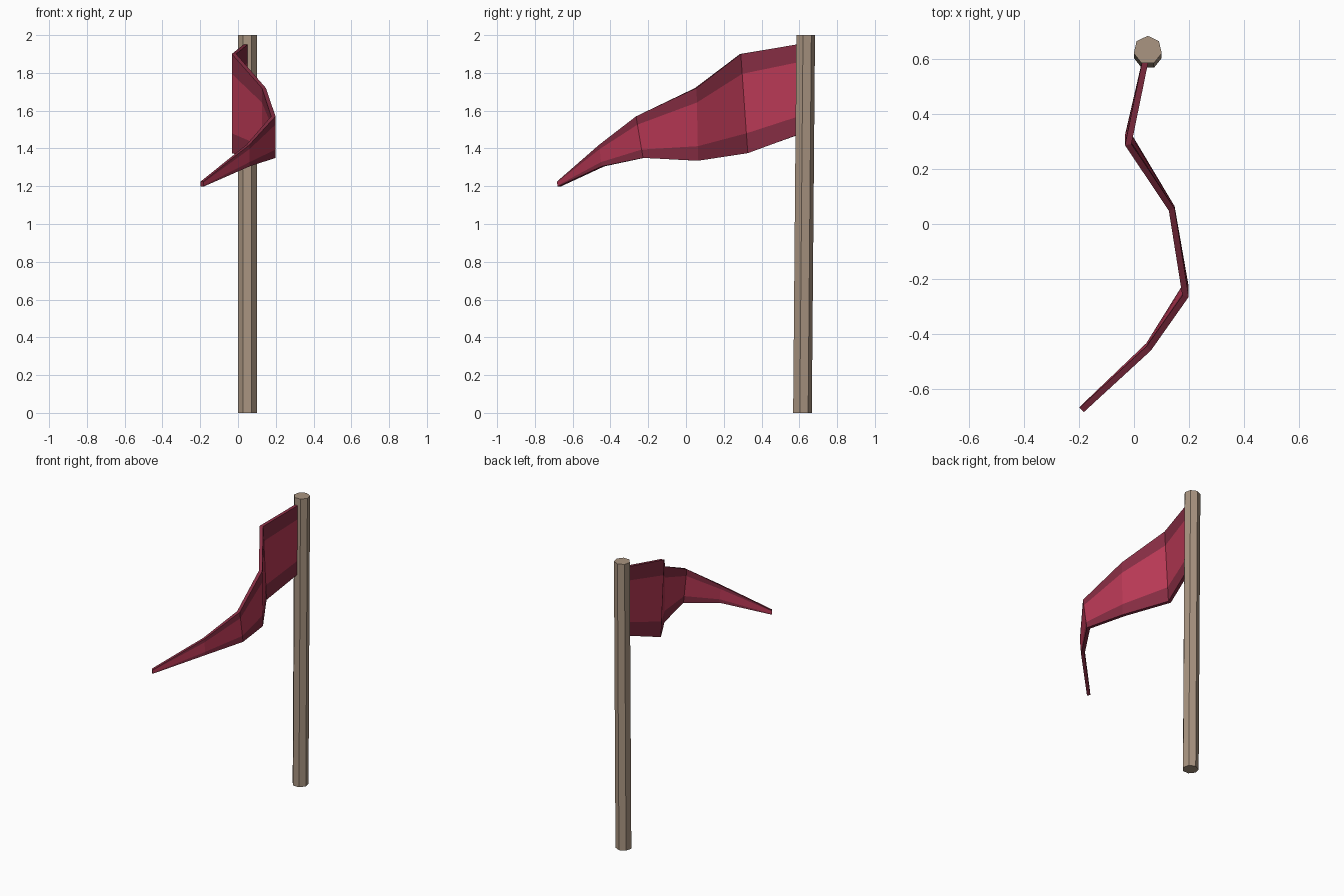
import bpy, bmesh, math
from mathutils import Vector

if "Cube" in bpy.data.objects:
    bpy.data.objects.remove(bpy.data.objects["Cube"])


def material(name, rgb):
    m = bpy.data.materials.new(name)
    m.diffuse_color = (*rgb, 1)
    m.use_nodes = True
    m.node_tree.nodes["Principled BSDF"].inputs["Base Color"].default_value = m.diffuse_color
    return m


wood = material("pale wood", (0.40, 0.30, 0.22))
red = material("crimson cloth", (0.48, 0.04, 0.09))
dark = material("dark crimson border", (0.235, 0.026, 0.055))


def finish(name, bm, mats):
    bmesh.ops.recalc_face_normals(bm, faces=bm.faces)
    me = bpy.data.meshes.new(name)
    bm.to_mesh(me)
    bm.free()
    for m in mats:
        me.materials.append(m)
    ob = bpy.data.objects.new(name, me)
    bpy.context.collection.objects.link(ob)
    return ob


# Seven-sided pole, leaning slightly backwards
bm = bmesh.new()
rings = []
for y, z in ((0.614, 0.0), (0.631, 2.0)):
    rings.append([bm.verts.new((0.05 + 0.052 * math.sin(a), y + 0.052 * math.cos(a), z))
                  for a in (math.tau * i / 7 for i in range(7))])
for i in range(7):
    j = (i + 1) % 7
    bm.faces.new((rings[0][i], rings[0][j], rings[1][j], rings[1][i]))
bm.faces.new(rings[0])
bm.faces.new(rings[1])
finish("pole", bm, [wood])

# Pennant stations: x, top y, top z, bottom y, bottom z
stations = [
    (0.046, 0.615, 1.955, 0.615, 1.48),
    (-0.021, 0.288, 1.90, 0.325, 1.375),
    (0.137, 0.052, 1.72, 0.060, 1.335),
    (0.187, -0.262, 1.57, -0.225, 1.35),
    (0.053, -0.452, 1.42, -0.440, 1.305),
    (-0.19, -0.675, 1.225, -0.672, 1.198),
]
HALF = 0.011
path = [Vector((s[0], (s[1] + s[3]) / 2)) for s in stations]
bm = bmesh.new()
loops = []
for i, (x, ty, tz, by, bz) in enumerate(stations):
    # mitred sideways offset keeps the cloth an even thickness
    a = (path[i] - path[max(i - 1, 0)]).normalized()
    b = (path[min(i + 1, 5)] - path[i]).normalized()
    t = (a + b).normalized()
    n = Vector((-t.y, t.x))
    half = HALF / max(t.dot(b if i < 5 else a), 0.5)
    rows = [(Vector((x, ty, tz)).lerp(Vector((x, by, bz)), f)) for f in (0, 0.2, 0.8, 1)]
    side = Vector((n.x, n.y, 0)) * half
    loops.append([bm.verts.new(p + side) for p in rows] +
                 [bm.verts.new(p - side) for p in reversed(rows)])
for p, q in zip(loops, loops[1:]):
    for k in range(8):
        m = (k + 1) % 8
        f = bm.faces.new((p[k], p[m], q[m], q[k]))
        f.material_index = 0 if k in (1, 5) else 1   # centre band / border
for end in (loops[0], loops[-1]):
    bm.faces.new(end).material_index = 1
finish("pennant", bm, [red, dark])
